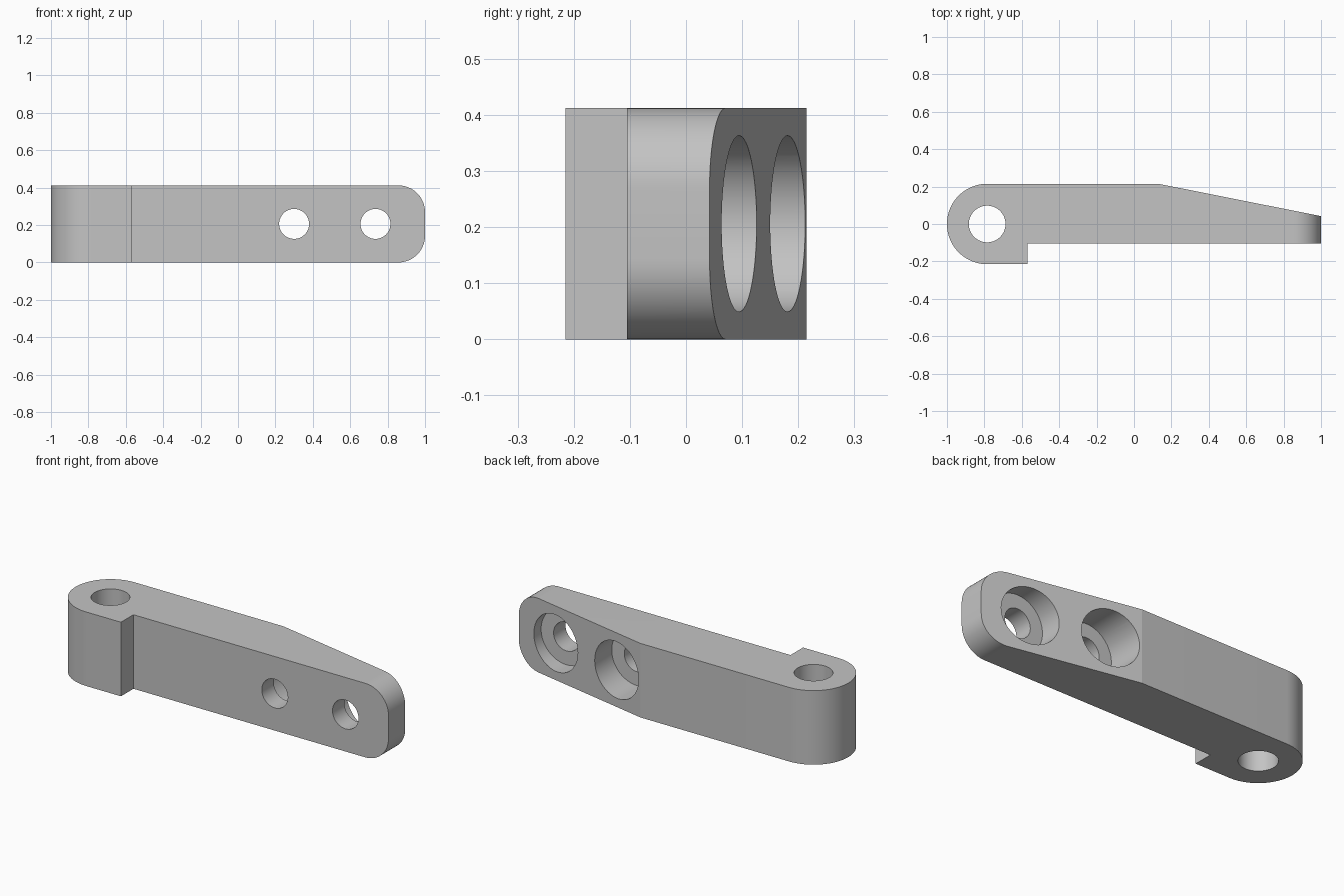
import bpy, bmesh
from math import sin, cos, pi, radians

cube = bpy.data.objects.get("Cube")
if cube:
    bpy.data.objects.remove(cube, do_unlink=True)

HEIGHT = 0.412
HALF = 0.215            # half depth, also the radius of the pivot end
PIVOT_X = HALF - 1
FRONT = -0.105          # front face of the arm
FLOOR = 0.0             # floor of the screw-head recesses

grey = bpy.data.materials.new("grey")
grey.use_nodes = True
colour = (0.55, 0.55, 0.55, 1)
grey.diffuse_color = colour
grey.node_tree.nodes["Principled BSDF"].inputs["Base Color"].default_value = colour

# Arm: rounded pivot end, stop lug, straight bar and tapered back
steps = 40
outline = [(PIVOT_X + HALF * cos(a), HALF * sin(a))
           for a in (pi / 2 + pi * i / steps for i in range(steps + 1))]
outline += [(-0.57, -HALF), (-0.57, FRONT), (1, FRONT), (1, 0.042), (0.13, HALF)]

bm = bmesh.new()
base = bm.faces.new([bm.verts.new((x, y, 0)) for x, y in outline])
top = bmesh.ops.extrude_face_region(bm, geom=[base])["geom"]
bmesh.ops.translate(bm, vec=(0, 0, HEIGHT),
                    verts=[v for v in top if isinstance(v, bmesh.types.BMVert)])
bmesh.ops.recalc_face_normals(bm, faces=bm.faces)

# Round the upper and lower corners of the free end
tip_edges = [e for e in bm.edges
             if all(v.co.x > 0.99 for v in e.verts)
             and abs(e.verts[0].co.z - e.verts[1].co.z) < 0.01]
bmesh.ops.bevel(bm, geom=tip_edges, offset=0.143, offset_type='OFFSET',
                segments=16, profile=0.5, affect='EDGES')

mesh = bpy.data.meshes.new("lever_arm")
bm.to_mesh(mesh)
bm.free()
mesh.materials.append(grey)
arm = bpy.data.objects.new("lever_arm", mesh)
bpy.context.collection.objects.link(arm)


def drill(name, radius, depth, location, tilt=0):
    """Cut a round hole through the arm."""
    bpy.ops.mesh.primitive_cylinder_add(vertices=64, radius=radius, depth=depth,
                                        location=location, rotation=(tilt, 0, 0))
    cutter = bpy.context.object
    cutter.name = name
    cutter.hide_render = True
    cutter.data.materials.append(grey)
    bpy.ops.object.select_all(action='DESELECT')
    bpy.context.view_layer.objects.active = arm
    arm.select_set(True)
    cut = arm.modifiers.new(name, 'BOOLEAN')
    cut.operation = 'DIFFERENCE'
    cut.solver = 'EXACT'
    cut.object = cutter
    bpy.ops.object.modifier_apply(modifier=cut.name)
    bpy.data.objects.remove(cutter, do_unlink=True)


# Pivot hole, then two screw holes with wide recesses at the back
drill("pivot_hole", 0.098, 1, (PIVOT_X, 0, HEIGHT / 2))
for x in (0.30, 0.735):
    drill("screw_hole", 0.08, 1, (x, 0, HEIGHT / 2), pi / 2)
    drill("screw_recess", 0.157, 0.5, (x, FLOOR + 0.25, HEIGHT / 2), pi / 2)

bpy.ops.object.shade_smooth_by_angle(angle=radians(10))
